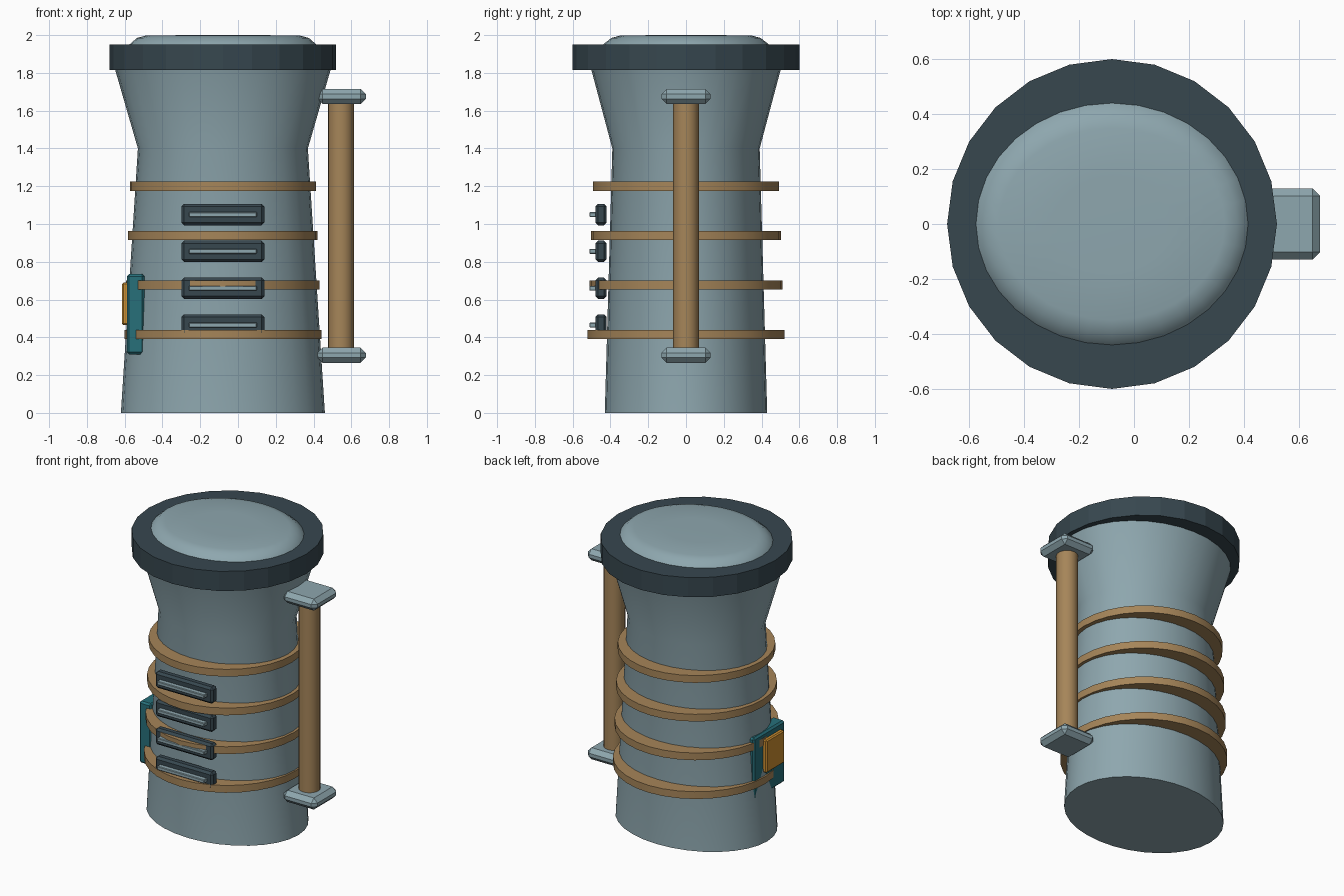
import bpy, bmesh, math
from mathutils import Matrix

if "Cube" in bpy.data.objects:
    bpy.data.objects.remove(bpy.data.objects["Cube"])

CX = -0.08  # axis of the housing


def material(name, rgb):
    m = bpy.data.materials.new(name)
    m.use_nodes = True
    m.diffuse_color = (*rgb, 1)
    m.node_tree.nodes["Principled BSDF"].inputs["Base Color"].default_value = (*rgb, 1)
    return m


steel = material("pale steel", (0.27, 0.385, 0.425))
dark = material("dark slate", (0.038, 0.063, 0.078))
tan = material("tan", (0.38, 0.235, 0.1))
teal = material("teal", (0.02, 0.16, 0.195))
amber = material("amber", (0.6, 0.27, 0.03))


def finish(name, bm, mat, smooth=None):
    bmesh.ops.recalc_face_normals(bm, faces=bm.faces)
    me = bpy.data.meshes.new(name)
    bm.to_mesh(me)
    bm.free()
    me.materials.append(mat)
    ob = bpy.data.objects.new(name, me)
    bpy.context.collection.objects.link(ob)
    if smooth:
        bpy.ops.object.select_all(action="DESELECT")
        ob.select_set(True)
        bpy.context.view_layer.objects.active = ob
        bpy.ops.object.shade_smooth_by_angle(angle=math.radians(smooth))
    return ob


def box(name, x, y, z, mat, bevel):
    """Chamfered box given by its (min, max) on each axis."""
    bm = bmesh.new()
    bmesh.ops.create_cube(bm, size=1)
    for v in bm.verts:
        v.co = [r[0] + (c + 0.5) * (r[1] - r[0]) for r, c in zip((x, y, z), v.co)]
    bmesh.ops.bevel(bm, geom=bm.edges[:], offset=bevel, segments=1, affect="EDGES")
    return finish(name, bm, mat)


def cylinder(name, x, radius, z0, z1, sides, mat, smooth=None):
    bm = bmesh.new()
    bmesh.ops.create_cone(bm, cap_ends=True, segments=sides, radius1=radius, radius2=radius,
                          depth=z1 - z0, matrix=Matrix.Translation((x, 0, (z0 + z1) / 2)))
    return finish(name, bm, mat, smooth)


def loft(name, rings, sides, mat, smooth):
    """Stack of elliptical rings (z, x radius, y radius) with closed ends."""
    bm = bmesh.new()
    loops = []
    for z, rx, ry in rings:
        loops.append([bm.verts.new((CX + rx * math.cos(a), ry * math.sin(a), z))
                      for a in (2 * math.pi * i / sides for i in range(sides))])
    for lo, hi in zip(loops, loops[1:]):
        for i in range(sides):
            j = (i + 1) % sides
            bm.faces.new((lo[i], lo[j], hi[j], hi[i]))
    bm.faces.new(loops[0][::-1])
    bm.faces.new(loops[-1])
    return finish(name, bm, mat, smooth)


# Flared housing and the domed lid
loft("housing", [(0, 0.54, 0.43), (1.4, 0.45, 0.39), (1.85, 0.58, 0.51)], 32, steel, 40)
loft("lid_dome", [(1.88, 0.53, 0.48), (1.95, 0.495, 0.44), (1.985, 0.455, 0.395),
                  (1.997, 0.41, 0.35), (2.0, 0.2, 0.17)], 32, steel, 60)

# Heavy rim
cylinder("rim", CX, 0.6, 1.815, 1.95, 24, dark)

# Bands around the housing
for i in range(4):
    z = 0.415 + 0.262 * i
    cylinder(f"band_{i + 1}", CX, 0.522 - 0.01 * i, z - 0.025, z + 0.025, 32, tan, 30)

# Front vents, each with a slim bar
for i in range(4):
    z = 0.465 + 0.195 * i
    box(f"vent_{i + 1}", (-0.3, 0.14), (-0.48, -0.42), (z - 0.057, z + 0.057), dark, 0.015)
    box(f"vent_bar_{i + 1}", (-0.26, 0.1), (-0.512, -0.47), (z - 0.013, z + 0.013), steel, 0.004)

# Side handle with its two brackets
cylinder("handle_grip", 0.545, 0.068, 0.3, 1.68, 20, tan, 30)
for name, z in (("lower", 0.305), ("upper", 1.675)):
    box(f"{name}_handle_bracket", (0.42, 0.677), (-0.13, 0.13), (z - 0.04, z + 0.04), steel, 0.028)

# Control panel and its button
box("control_panel", (-0.588, -0.495), (-0.24, 0.1), (0.31, 0.735), teal, 0.012)
box("panel_button", (-0.614, -0.57), (-0.195, 0.0), (0.465, 0.69), amber, 0.008)
